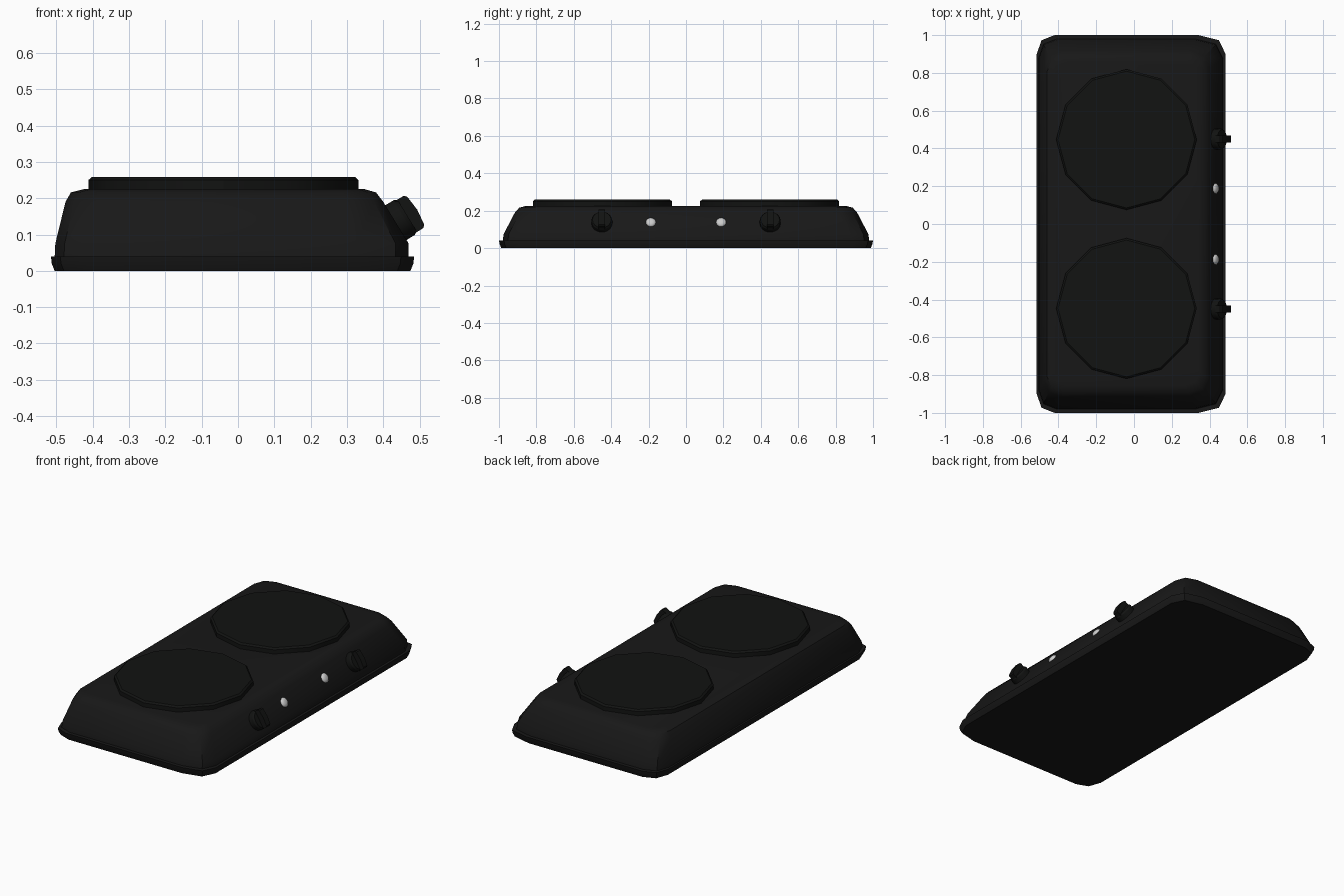
import bpy, bmesh, math
from mathutils import Matrix, Vector

if "Cube" in bpy.data.objects:
    bpy.data.objects.remove(bpy.data.objects["Cube"])


def material(name, rgb):
    m = bpy.data.materials.new(name)
    m.diffuse_color = (*rgb, 1)
    m.use_nodes = True
    m.node_tree.nodes["Principled BSDF"].inputs["Base Color"].default_value = m.diffuse_color
    return m


ENAMEL = material("black_enamel", (0.009, 0.009, 0.009))
IRON = material("cast_iron", (0.006, 0.0065, 0.006))


def loft(name, rings, mat=None, matrix=Matrix(), angle=30):
    """Skin a stack of equal-length point rings and cap both ends."""
    bm = bmesh.new()
    loops = [[bm.verts.new(p) for p in r] for r in rings]
    for a, b in zip(loops, loops[1:]):
        for i in range(len(a)):
            j = (i + 1) % len(a)
            bm.faces.new((a[i], a[j], b[j], b[i]))
    bm.faces.new(loops[0][::-1])
    bm.faces.new(loops[-1])
    bmesh.ops.recalc_face_normals(bm, faces=bm.faces)
    mesh = bpy.data.meshes.new(name)
    bm.to_mesh(mesh)
    bm.free()
    ob = bpy.data.objects.new(name, mesh)
    bpy.context.collection.objects.link(ob)
    ob.matrix_world = matrix
    if mat:
        mesh.materials.append(mat)
    bpy.context.view_layer.objects.active = ob
    bpy.ops.object.select_all(action='DESELECT')
    ob.select_set(True)
    bpy.ops.object.shade_smooth_by_angle(angle=math.radians(angle))
    return ob


def outline(x0, x1, y, z, left=0.095, right=0.145, cy=0.1):
    """Rectangle with two-facet corners, mirrored front to back."""
    half = [(x1, y - cy), (x1 - 0.25 * right, y - 0.27 * cy), (x1 - right, y),
            (x0 + left, y), (x0 + 0.27 * left, y - 0.27 * cy), (x0, y - cy)]
    return [(px, py, z) for px, py in half] + [(px, -py, z) for px, py in reversed(half)]


def disc(profile, sides, phase=0):
    return [[(r * math.cos(phase + math.tau * i / sides),
              r * math.sin(phase + math.tau * i / sides), z)
             for i in range(sides)] for r, z in profile]


# base lip
loft("base_lip", [outline(-0.505, 0.475, 0.988, 0), outline(-0.513, 0.483, 0.996, 0.02),
                  outline(-0.515, 0.485, 1.0, 0.04)], ENAMEL)

# sloped housing with a rounded top edge
loft("housing", [outline(-0.505, 0.47, 0.98, 0.035),
                 outline(-0.503, 0.47, 0.975, 0.075),
                 outline(-0.475, 0.40, 0.915, 0.19, 0.09, 0.10, 0.095),
                 outline(-0.46, 0.38, 0.892, 0.216, 0.085, 0.09, 0.085),
                 outline(-0.42, 0.345, 0.855, 0.226, 0.07, 0.07, 0.07)], ENAMEL, angle=40)

# frame of the sloped control panel: local z points outwards, local y up the slope
normal = Vector((0.115, 0, 0.07)).normalized()
side = Vector((0, 1, 0))
up = normal.cross(side)


def panel(x, y, z):
    m = Matrix((side, up, normal)).transposed().to_4x4()
    m.translation = (x, y, z)
    return m


for s, tag in ((-1, "front"), (1, "rear")):
    # hot plate
    loft(tag + "_hot_plate",
         disc([(0.372, 0.215), (0.372, 0.25), (0.362, 0.259)], 12),
         IRON, Matrix.Translation((-0.04, s * 0.447, 0)))

    # knob body and its grip bar
    at = panel(0.432, s * 0.45, 0.131)
    loft(tag + "_knob", disc([(0.056, -0.01), (0.056, 0.03), (0.05, 0.04)], 16), IRON, at)
    bar = [(-0.052, 0), (0.052, 0), (0.052, 0.06), (0.045, 0.067),
           (0, 0.072), (-0.045, 0.067), (-0.052, 0.06)]
    loft(tag + "_knob_grip", [[(x, y, z) for y, z in bar] for x in (-0.018, 0.018)], IRON, at)

    # indicator lamp
    loft(tag + "_lamp",
         disc([(0.027, -0.005), (0.027, 0.002), (0.02, 0.009), (0.009, 0.012)], 16),
         None, panel(0.432, s * 0.188, 0.138), 60)
